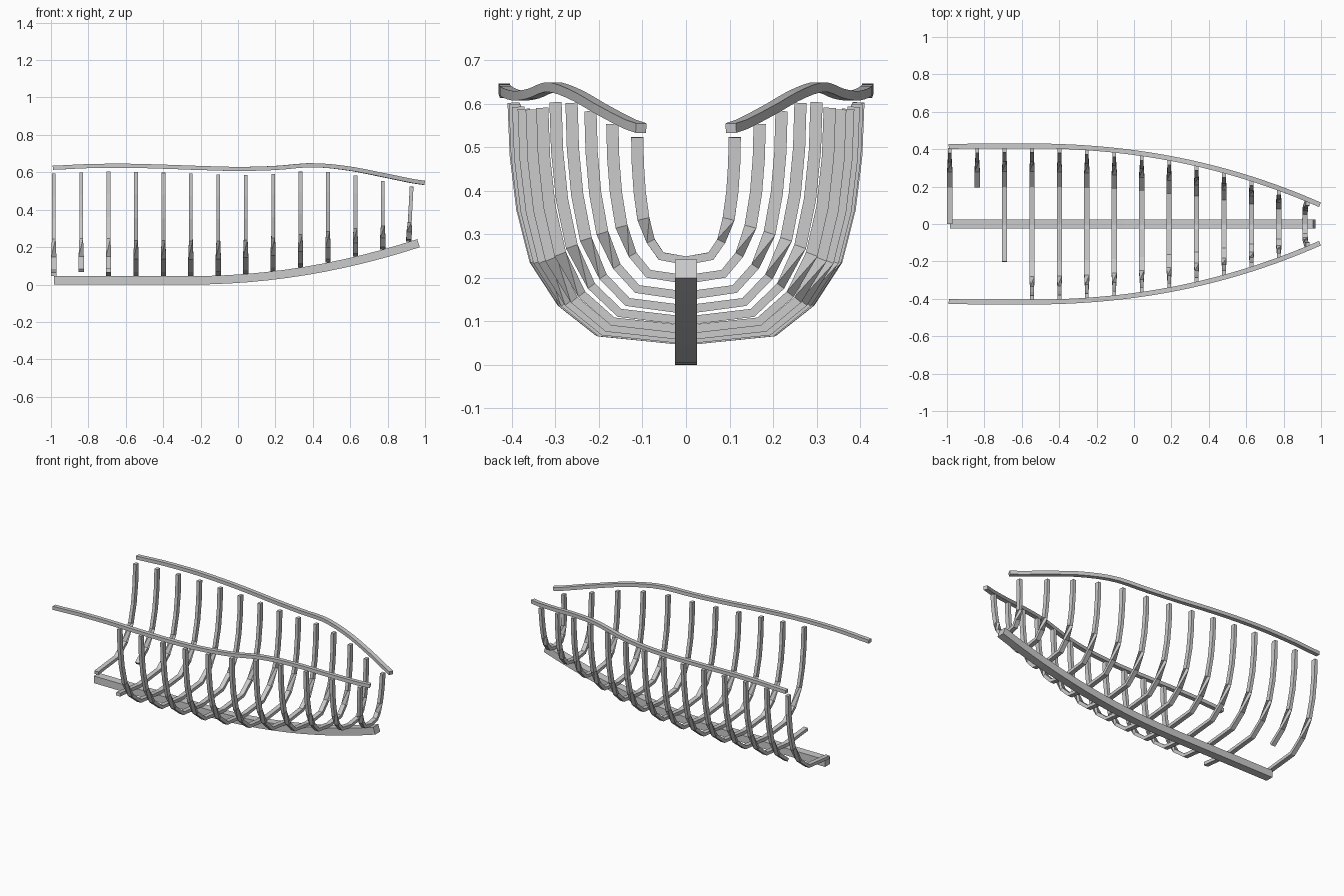
import bpy, bmesh, math
from mathutils import Vector

if "Cube" in bpy.data.objects:
    bpy.data.objects.remove(bpy.data.objects["Cube"])


def sweep(name, path, ref, w_ref, w_other, angles=None):
    """Rectangular bar along a path; angles twist the section per point."""
    pts = [Vector(p) for p in path]
    bm = bmesh.new()
    rings = []
    for i, p in enumerate(pts):
        before = (p - pts[i - 1]).normalized() if i > 0 else None
        after = (pts[i + 1] - p).normalized() if i < len(pts) - 1 else None
        t = ((before or after) + (after or before)).normalized()
        u = Vector(ref)
        u = (u - t * u.dot(t)).normalized()
        v = t.cross(u)
        a = angles[i] if angles else 0
        c, s = math.cos(a), math.sin(a)
        ring = []
        for sx, sy in ((-1, -1), (1, -1), (1, 1), (-1, 1)):
            x, y = sx * w_ref / 2, sy * w_other / 2
            ring.append(bm.verts.new(p + u * (x * c - y * s) + v * (x * s + y * c)))
        rings.append(ring)
    for r0, r1 in zip(rings, rings[1:]):
        for k in range(4):
            n = (k + 1) % 4
            bm.faces.new((r0[k], r0[n], r1[n], r1[k]))
    bm.faces.new(rings[0][::-1])
    bm.faces.new(rings[-1])
    bmesh.ops.recalc_face_normals(bm, faces=bm.faces)
    me = bpy.data.meshes.new(name)
    bm.to_mesh(me)
    bm.free()
    ob = bpy.data.objects.new(name, me)
    bpy.context.collection.objects.link(ob)
    return ob


def keel_z(x):
    return 0.2 * (max(0, x + 0.25) / 1.22) ** 2


def rail_y(x):
    d = x + 0.6
    return 0.418 - (0.112 if d > 0 else 0.03) * abs(d) ** 2.22


SHEER = [0.624, 0.633, 0.635, 0.630, 0.623, 0.618, 0.623, 0.638, 0.619, 0.580, 0.543]
SHEER_X = [-1, -0.8, -0.6, -0.4, -0.2, 0, 0.2, 0.4, 0.6, 0.8, 1.0]


def rail_z(x):
    f = min(max((x + 1) / 0.2, 0), 9.9999)
    i = int(f)
    t = f - i
    p = [SHEER[min(max(i + k, 0), 10)] for k in (-1, 0, 1, 2)]
    return 0.5 * (2 * p[1] + (p[2] - p[0]) * t
                  + (2 * p[0] - 5 * p[1] + 4 * p[2] - p[3]) * t * t
                  + (3 * p[1] - p[0] - 3 * p[2] + p[3]) * t ** 3)


# keel: straight aft, sweeping up toward the bow
xs = [-0.985, -0.25] + [-0.25 + 1.215 * i / 12 for i in range(1, 13)]
sweep("keel", [(x, 0, keel_z(x) + 0.0225) for x in xs], (0, 1, 0), 0.05, 0.045)

# top rails
for side, label in ((1, "left"), (-1, "right")):
    path = []
    for i in range(33):
        x = -0.99 + 1.983 * i / 32
        path.append((x, side * rail_y(x), rail_z(x)))
    sweep(label + "_top_rail", path, (0, 0, 1), 0.022, 0.026)

# ribs: half profile as fractions of breadth and height
PROFILE = [(0, 0), (0.51, 0.037), (0.725, 0.16), (0.875, 0.34),
           (0.95, 0.555), (0.988, 0.78), (1.0, 1.0)]
LAST = len(PROFILE) - 1
# first point index for the broken stern ribs (negative = -y side)
BROKEN = {0: 0, 1: 1, 2: -1}

for n in range(14):
    x = -0.985 + n * 0.1466
    lean = 0.015 if n == 13 else 0
    base, top, half = keel_z(x) + 0.055, rail_z(x) - 0.032, rail_y(x) - 0.022
    path, angles = [], []
    for k in range(BROKEN.get(n, -LAST), LAST + 1):
        fy, fz = PROFILE[abs(k)]
        path.append((x - lean / 2 + lean * fz, math.copysign(fy, k) * half,
                     base + (top - base) * fz))
        # quarter twist at the turn of the bilge
        angles.append(math.copysign(math.pi / 2, k) if abs(k) > 2 else 0)
    sweep("rib_%02d" % (n + 1), path, (1, 0, 0), 0.028, 0.02, angles)
